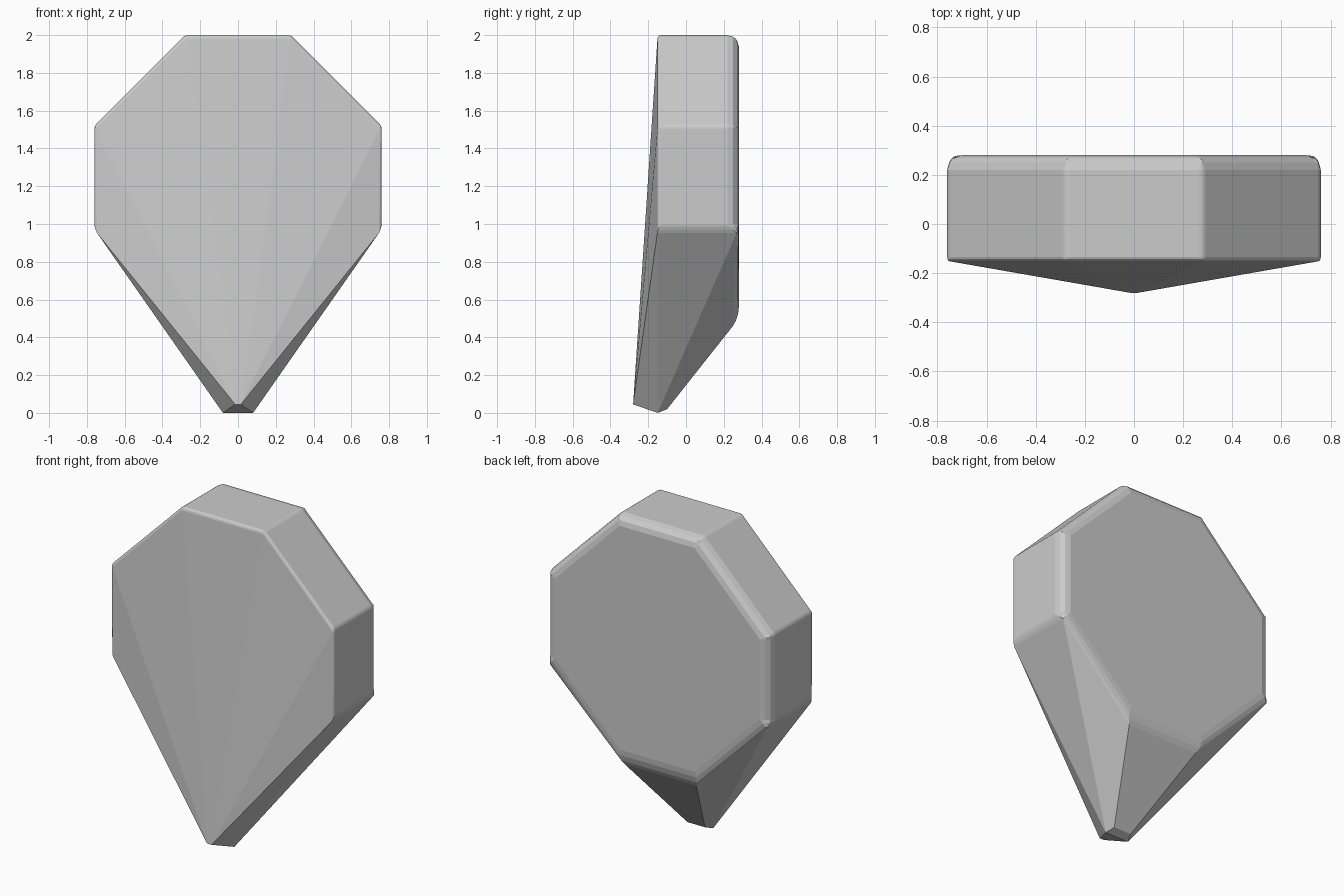
import bpy
import bmesh

cube = bpy.data.objects.get("Cube")
if cube:
    bpy.data.objects.remove(cube, do_unlink=True)

FRONT, BACK = -0.15, 0.28

# Half outlines as (x, z), mirrored across x
rim = [(0.28, 2.0), (0.76, 1.52), (0.76, 0.98)]
back_outline = rim + [(0.28, 0.50)]
tip = [(0.08, FRONT, 0.0), (0.06, -0.10, 0.02), (0.015, -0.28, 0.045)]

points = [(x, FRONT, z) for x, z in rim]
points += [(x, BACK, z) for x, z in back_outline]
points += tip
points += [(-x, y, z) for x, y, z in points]

# Faceted body: hull over the rim, back plate and pointed tip
bm = bmesh.new()
for p in points:
    bm.verts.new(p)
bmesh.ops.convex_hull(bm, input=bm.verts[:])
bmesh.ops.dissolve_limit(bm, angle_limit=0.01, verts=bm.verts[:], edges=bm.edges[:])
bmesh.ops.recalc_face_normals(bm, faces=bm.faces[:])

# Wide rounding around the back plate, fine rounding on the other upper edges
weight = bm.edges.layers.float.new("bevel_weight_edge")
for edge in bm.edges:
    ends = [v.co for v in edge.verts]
    if all(c.y > BACK - 0.01 for c in ends):
        edge[weight] = 1.0
    elif all(c.z > 0.9 and c.y > FRONT - 0.01 for c in ends):
        edge[weight] = 0.25

mesh = bpy.data.meshes.new("faceted_body")
bm.to_mesh(mesh)
bm.free()
body = bpy.data.objects.new("faceted_body", mesh)
bpy.context.collection.objects.link(body)

bevel = body.modifiers.new("edge_rounding", "BEVEL")
bevel.limit_method = "WEIGHT"
bevel.width = 0.06
bevel.segments = 3
bevel.use_clamp_overlap = False

# Plain grey
grey = bpy.data.materials.new("light_grey")
grey.use_nodes = True
colour = (0.6, 0.6, 0.6, 1.0)
grey.diffuse_color = colour
grey.node_tree.nodes["Principled BSDF"].inputs["Base Color"].default_value = colour
mesh.materials.append(grey)
